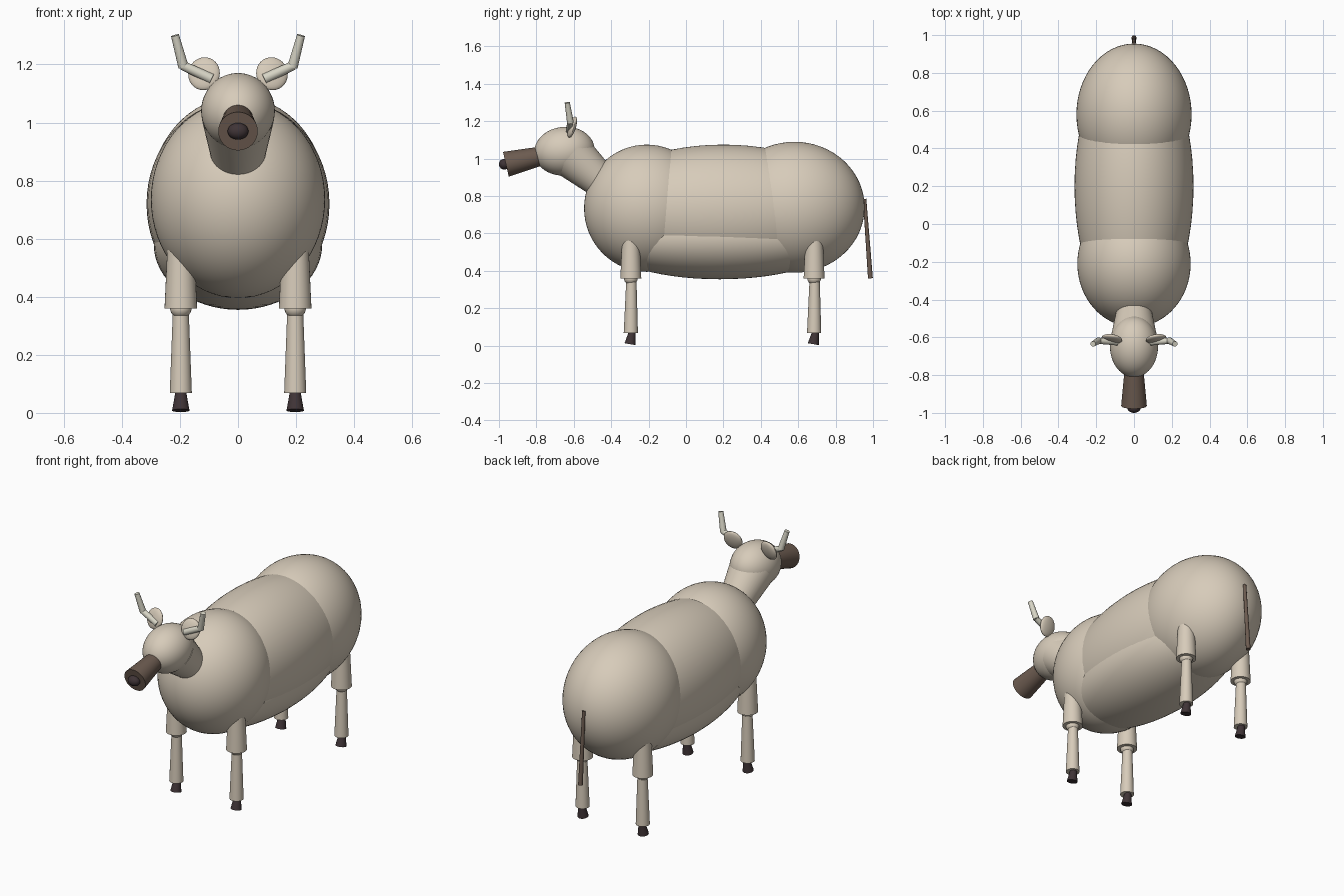
import bpy
from mathutils import Vector

if "Cube" in bpy.data.objects:
    bpy.data.objects.remove(bpy.data.objects["Cube"])


def material(name, rgb):
    m = bpy.data.materials.new(name)
    m.diffuse_color = (*rgb, 1)
    m.use_nodes = True
    m.node_tree.nodes["Principled BSDF"].inputs["Base Color"].default_value = m.diffuse_color
    return m


FLEECE = material("fleece", (0.68, 0.60, 0.49))
BROWN = material("brown", (0.15, 0.105, 0.08))
DARK = material("dark", (0.05, 0.034, 0.037))
HORN = material("horn", (0.68, 0.66, 0.56))


def finish(name, mat):
    ob = bpy.context.object
    ob.name = name
    ob.data.materials.append(mat)
    bpy.ops.object.transform_apply(location=False, rotation=False, scale=True)
    bpy.ops.object.shade_smooth_by_angle()
    return ob


def ellipsoid(name, loc, radii, mat, rot=(0, 0, 0), seg=48):
    bpy.ops.mesh.primitive_uv_sphere_add(segments=seg, ring_count=seg // 2,
                                         location=loc, rotation=rot)
    bpy.context.object.scale = radii
    return finish(name, mat)


def limb(name, a, b, ra, rb, mat, seg=32):
    """Tapered cylinder from point a (radius ra) to point b (radius rb)."""
    a, b = Vector(a), Vector(b)
    bpy.ops.mesh.primitive_cone_add(vertices=seg, radius1=ra, radius2=rb,
                                    depth=(b - a).length, location=(a + b) / 2)
    bpy.context.object.rotation_euler = (b - a).to_track_quat('Z', 'Y').to_euler()
    return finish(name, mat)


# Body masses
ellipsoid("torso", (0, 0.20, 0.72), (0.315, 0.72, 0.355), FLEECE, seg=64)
ellipsoid("chest", (0, -0.21, 0.735), (0.30, 0.335, 0.34), FLEECE, seg=64)
ellipsoid("hips", (0, 0.58, 0.74), (0.305, 0.375, 0.35), FLEECE, seg=64)
ellipsoid("belly", (0, 0.18, 0.58), (0.29, 0.66, 0.225), FLEECE, seg=64)

# Neck, head, muzzle and nose
limb("neck", (0, -0.40, 0.83), (0, -0.615, 1.02), 0.08, 0.125, FLEECE, 48)
ellipsoid("head", (0, -0.65, 1.04), (0.127, 0.162, 0.13), FLEECE, rot=(0.1, 0, 0))
limb("muzzle", (0, -0.75, 1.02), (0, -0.963, 0.97), 0.048, 0.068, BROWN)
ellipsoid("nose", (0, -0.972, 0.97), (0.036, 0.028, 0.029), DARK, seg=24)

# Tail
limb("tail", (0, 0.955, 0.785), (0, 0.986, 0.36), 0.009, 0.013, BROWN, 16)

for s, side in ((-1, "left"), (1, "right")):
    # Ears and two-piece horns
    ellipsoid(f"ear_{side}", (s * 0.117, -0.608, 1.168), (0.055, 0.018, 0.059),
              FLEECE, rot=(-0.3, 0, s * 0.15), seg=32)
    limb(f"horn_base_{side}", (s * 0.09, -0.625, 1.15), (s * 0.192, -0.618, 1.197),
         0.018, 0.016, HORN, 20)
    limb(f"horn_tip_{side}", (s * 0.188, -0.618, 1.192), (s * 0.217, -0.635, 1.30),
         0.018, 0.014, HORN, 20)

    # Legs
    for y, end in ((-0.295, "front"), (0.685, "hind")):
        n, x = f"{end}_{side}", s * 0.197
        limb(f"upper_leg_{n}", (x, y, 0.36), (x, y, 0.62), 0.056, 0.044, FLEECE)
        ellipsoid(f"knee_{n}", (x, y, 0.36), (0.037, 0.037, 0.034), FLEECE, seg=24)
        limb(f"lower_leg_{n}", (x, y, 0.068), (x, y + 0.003, 0.36), 0.038, 0.027, FLEECE)
        limb(f"hoof_{n}", (x, y - 0.004, 0.008), (x, y + 0.008, 0.075),
             0.03, 0.018, DARK, 24)
